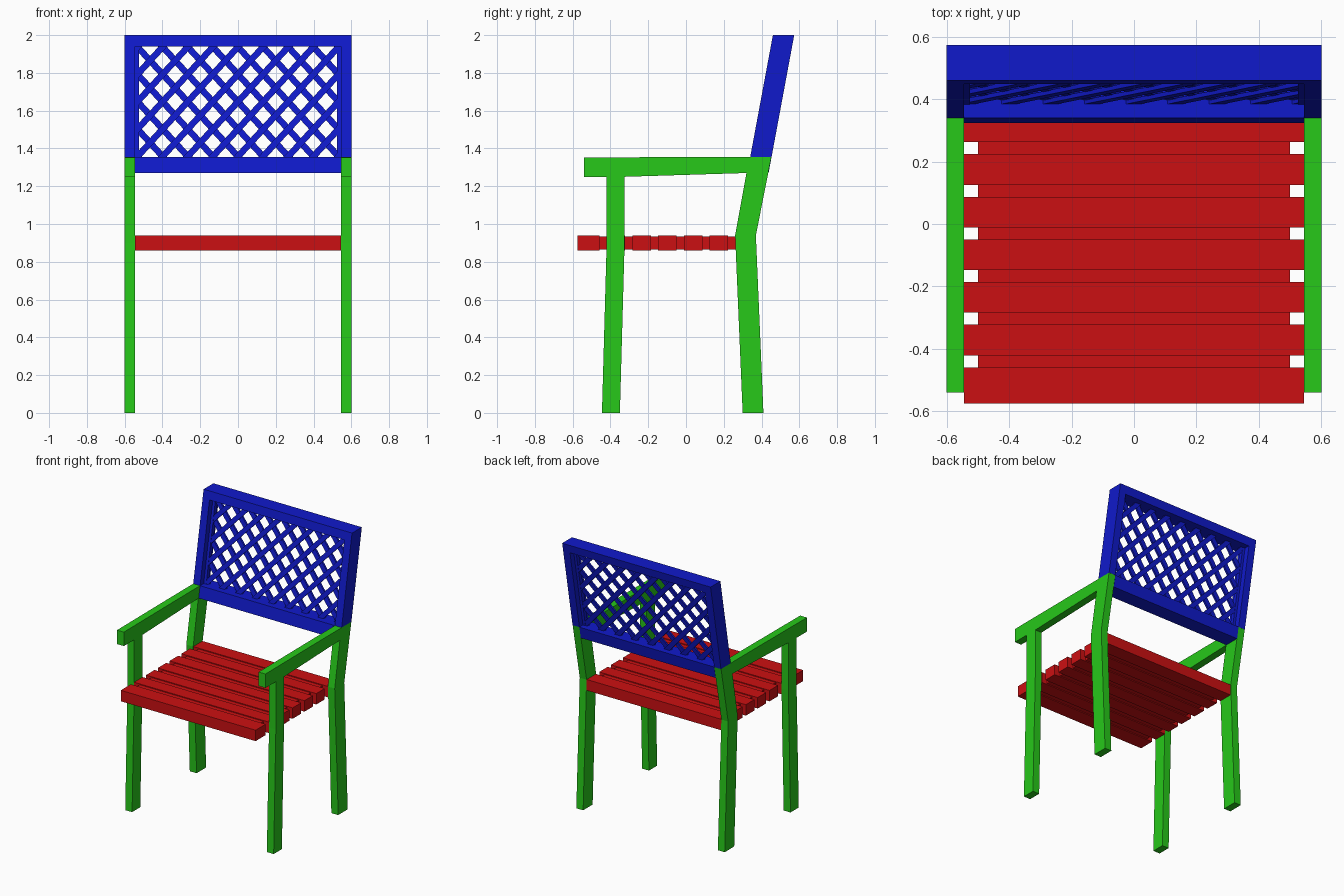
import bpy, bmesh, math
from mathutils import Vector

if "Cube" in bpy.data.objects:
    bpy.data.objects.remove(bpy.data.objects["Cube"])


def material(name, rgb):
    m = bpy.data.materials.new(name)
    m.diffuse_color = (*rgb, 1)
    m.use_nodes = True
    m.node_tree.nodes["Principled BSDF"].inputs["Base Color"].default_value = m.diffuse_color
    return m


GREEN = material("frame_green", (0.02, 0.58, 0.01))
RED = material("seat_red", (0.6, 0.005, 0.006))
BLUE = material("back_blue", (0.005, 0.01, 0.6))


def add_prism(bm, points, offset):
    """Extrude a closed polygon by an offset vector."""
    a = [bm.verts.new(p) for p in points]
    b = [bm.verts.new(Vector(p) + Vector(offset)) for p in points]
    bm.faces.new(a)
    bm.faces.new(b[::-1])
    n = len(a)
    for i in range(n):
        bm.faces.new((a[i], b[i], b[(i + 1) % n], a[(i + 1) % n]))


def finish(bm, name, mat, mirror=False):
    bmesh.ops.recalc_face_normals(bm, faces=bm.faces)
    me = bpy.data.meshes.new(name)
    bm.to_mesh(me)
    bm.free()
    me.materials.append(mat)
    ob = bpy.data.objects.new(name, me)
    bpy.context.collection.objects.link(ob)
    if mirror:
        ob.modifiers.new("mirror", "MIRROR").use_axis[0] = True
    return ob


def side_profile(name, yz, x0, x1, mat, mirror=False):
    bm = bmesh.new()
    add_prism(bm, [(x0, y, z) for y, z in yz], (x1 - x0, 0, 0))
    return finish(bm, name, mat, mirror)


def rect(y0, y1, z0, z1):
    return [(y0, z0), (y1, z0), (y1, z1), (y0, z1)]


def front_y(z):
    """Front plane of the reclined backrest."""
    return 0.34 + 0.186 * (z - 1.355)


def leaning(z0, z1, d0=0.0, d1=0.113):
    return [(front_y(z0) + d0, z0), (front_y(z0) + d1, z0),
            (front_y(z1) + d1, z1), (front_y(z1) + d0, z1)]


# Side frames: front leg, armrest and bent back leg in one outline
side_profile("side_frame", [
    (-0.445, 0), (-0.35, 0), (-0.325, 0.9), (-0.325, 1.25), (0.32, 1.27),
    (0.26, 0.94), (0.30, 0), (0.41, 0), (0.37, 0.94), (0.452, 1.355),
    (0.10, 1.355), (-0.54, 1.352), (-0.54, 1.25), (-0.42, 1.25),
    (-0.42, 0.9)], 0.545, 0.60, GREEN, True)

# Seat slats, with a recessed board filling the gaps
PITCH = 0.1365
for i in range(7):
    y0 = -0.575 if i == 0 else -0.557 + i * PITCH
    y1 = 0.368 if i == 6 else -0.459 + i * PITCH
    side_profile(f"seat_slat_{i + 1}", rect(y0, y1, 0.86, 0.94), -0.545, 0.545, RED)
side_profile("seat_board", rect(-0.5, 0.3, 0.866, 0.934), -0.50, 0.50, RED)

# Backrest frame
side_profile("back_stile", leaning(1.355, 1.94), 0.545, 0.60, BLUE, True)
side_profile("back_top_rail", leaning(1.94, 2.0), -0.60, 0.60, BLUE)
side_profile("back_bottom_rail", leaning(1.27, 1.355), -0.545, 0.545, BLUE)
side_profile("lattice_edge", leaning(1.355, 1.94, 0.042, 0.072), 0.525, 0.545, BLUE, True)

# Lattice: two crossing families of bars, ends buried in the frame
A, B, WIDTH = 0.133, 0.145, 0.034
XM, Z0, Z1 = 0.555, 1.34, 1.955
ZC = (Z0 + Z1) / 2
for sign, depth in ((1, 0.044), (-1, 0.056)):
    bm = bmesh.new()
    d = Vector((A, sign * B)).normalized()
    side = Vector((-d.y, d.x)) * WIDTH / 2
    for k in range(-7, 8):
        c = Vector((k * A, ZC))
        tz = sorted(((Z0 - c.y) / d.y, (Z1 - c.y) / d.y))
        t0 = max((-XM - c.x) / d.x, tz[0])
        t1 = min((XM - c.x) / d.x, tz[1])
        if t1 - t0 < 0.02:
            continue
        p, q = c + d * t0, c + d * t1
        corners = [p + side, p - side, q - side, q + side]
        add_prism(bm, [(v.x, front_y(v.y) + depth, v.y) for v in corners], (0, 0.014, 0))
    finish(bm, "lattice_rising" if sign > 0 else "lattice_falling", BLUE)
